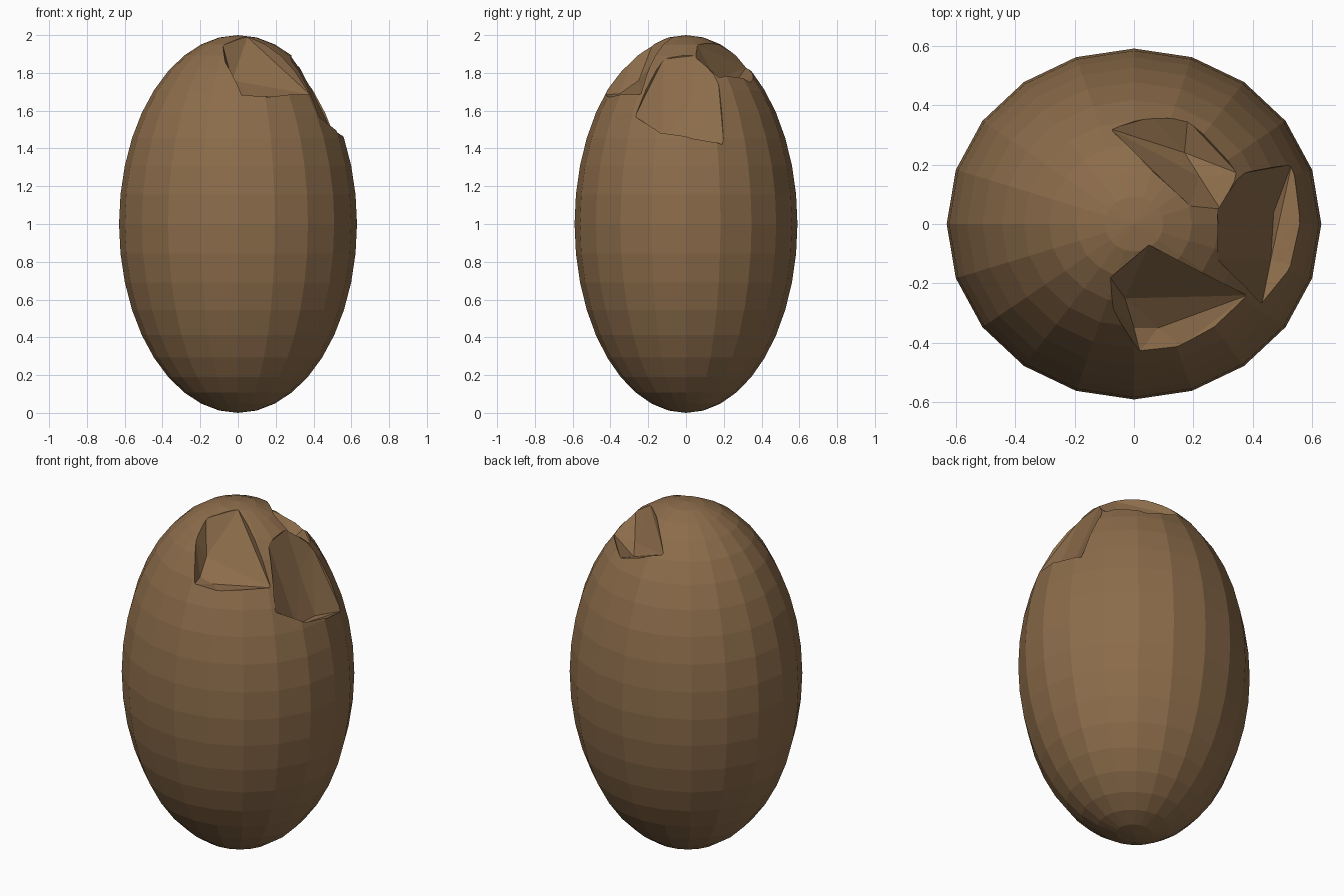
import bpy, bmesh, math
from mathutils import Vector

if "Cube" in bpy.data.objects:
    bpy.data.objects.remove(bpy.data.objects["Cube"])

RX, RY, RZ = 0.63, 0.59, 1.0
CENTRE = Vector((0, 0, 1))

brown = bpy.data.materials.new("earthy brown")
brown.diffuse_color = (0.262, 0.150, 0.069, 1)
brown.use_nodes = True
brown.node_tree.nodes["Principled BSDF"].inputs["Base Color"].default_value = brown.diffuse_color


def add_object(name, bm):
    mesh = bpy.data.meshes.new(name)
    bm.to_mesh(mesh)
    bm.free()
    mesh.materials.append(brown)
    ob = bpy.data.objects.new(name, mesh)
    bpy.context.collection.objects.link(ob)
    return ob


def on_shell(x, y):
    """Point on the upper half of the egg above (x, y)."""
    return Vector((x, y, 1 + RZ * math.sqrt(1 - (x / RX) ** 2 - (y / RY) ** 2)))


# Egg-shaped body, faceted with 20 sides
bm = bmesh.new()
bmesh.ops.create_uvsphere(bm, u_segments=20, v_segments=20, radius=1)
for v in bm.verts:
    v.co = Vector((v.co.x * RX, v.co.y * RY, v.co.z * RZ)) + CENTRE
body = add_object("egg_body", bm)

# Chips in the shell: rim seen from above, then the deeper inner points
chips = {
    "front_chip": (
        [(0.05, -0.07), (-0.08, -0.18), (-0.07, -0.29), (0.02, -0.43),
         (0.16, -0.41), (0.28, -0.34), (0.38, -0.24)],
        [(0.08, -0.35, 1.67), (-0.03, -0.25, 1.76), (0.0, -0.35, 1.69)]),
    "right_chip": (
        [(0.53, 0.20), (0.56, 0.04), (0.53, -0.14), (0.43, -0.27),
         (0.28, -0.12), (0.28, 0.05), (0.36, 0.17)],
        [(0.47, 0.04, 1.44), (0.46, -0.12, 1.44), (0.37, 0.04, 1.67), (0.37, -0.08, 1.67)]),
    "back_chip": (
        [(-0.08, 0.32), (0.06, 0.36), (0.18, 0.35), (0.35, 0.17),
         (0.29, 0.05), (0.19, 0.06), (0.07, 0.17)],
        [(0.22, 0.16, 1.76), (0.17, 0.24, 1.72), (0.02, 0.28, 1.80)]),
}
for name, (rim, inner) in chips.items():
    bm = bmesh.new()
    for x, y in rim:
        p = on_shell(x, y)
        bm.verts.new(p)
        bm.verts.new(CENTRE + (p - CENTRE) * 1.25)
    for p in inner:
        bm.verts.new(p)
    hull = bmesh.ops.convex_hull(bm, input=bm.verts[:])
    bmesh.ops.delete(bm, geom=[v for v in bm.verts if not v.link_faces], context='VERTS')
    bmesh.ops.recalc_face_normals(bm, faces=bm.faces[:])
    cutter = add_object(name + "_cutter", bm)
    cutter.hide_render = True
    cutter.hide_set(True)
    cut = body.modifiers.new(name, 'BOOLEAN')
    cut.operation = 'DIFFERENCE'
    cut.solver = 'EXACT'
    cut.object = cutter
